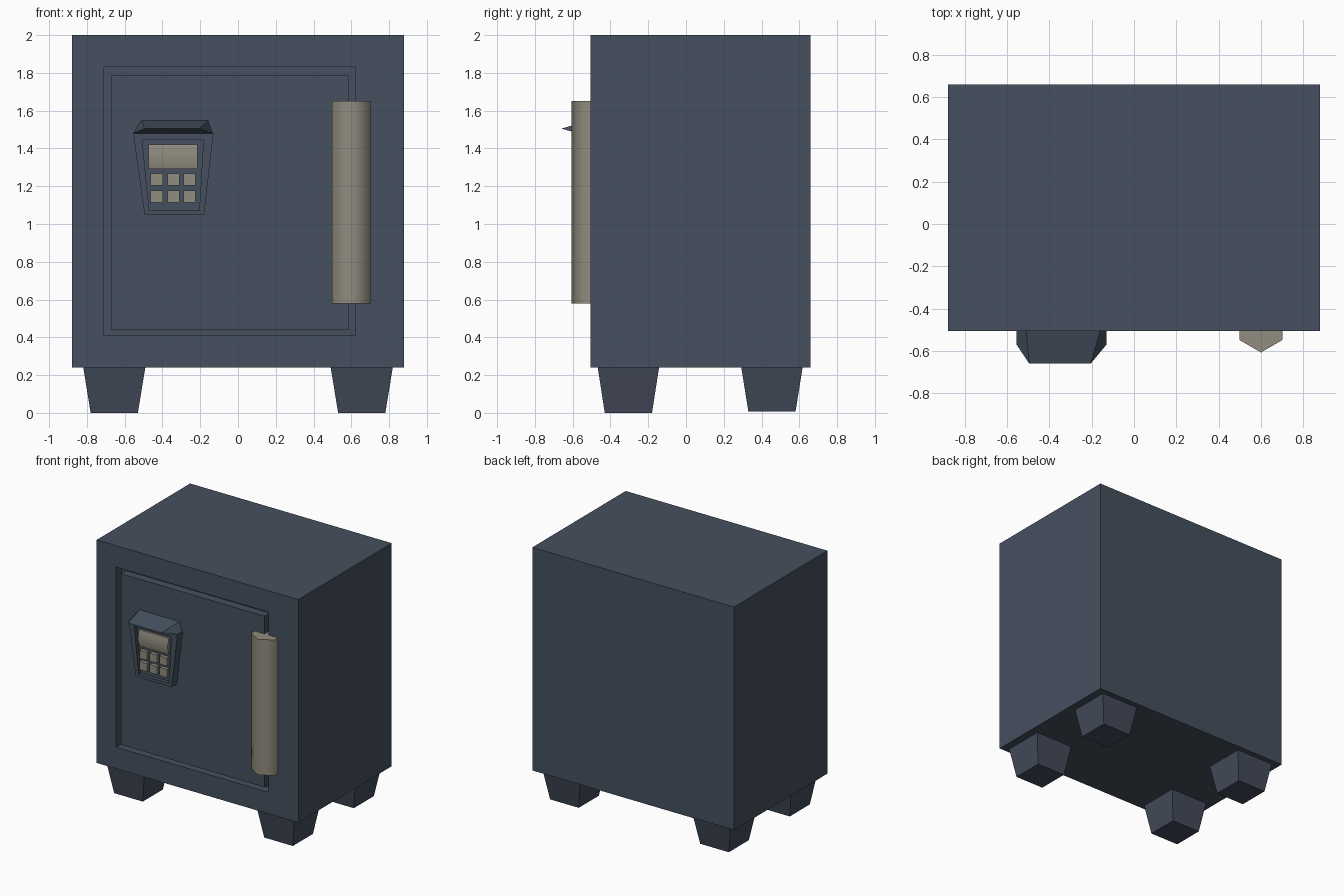
import bpy, bmesh, math

if "Cube" in bpy.data.objects:
    bpy.data.objects.remove(bpy.data.objects["Cube"])


def material(name, rgb):
    m = bpy.data.materials.new(name)
    m.diffuse_color = (*rgb, 1)
    m.use_nodes = True
    m.node_tree.nodes["Principled BSDF"].inputs["Base Color"].default_value = m.diffuse_color
    return m


STEEL = material("blue grey steel", (0.058, 0.080, 0.112))
FOOT = material("dark foot grey", (0.055, 0.068, 0.102))
METAL = material("warm grey metal", (0.283, 0.262, 0.212))


def loft(name, rings, mat, smooth=None):
    """Skin a list of equal-length point rings and cap both ends."""
    bm = bmesh.new()
    vs = [[bm.verts.new(p) for p in r] for r in rings]
    n = len(rings[0])
    for a, b in zip(vs, vs[1:]):
        for i in range(n):
            j = (i + 1) % n
            bm.faces.new((a[i], a[j], b[j], b[i]))
    bm.faces.new(vs[0][::-1])
    bm.faces.new(vs[-1])
    bmesh.ops.remove_doubles(bm, verts=bm.verts, dist=1e-5)
    bmesh.ops.recalc_face_normals(bm, faces=bm.faces)
    me = bpy.data.meshes.new(name)
    bm.to_mesh(me)
    bm.free()
    me.materials.append(mat)
    ob = bpy.data.objects.new(name, me)
    bpy.context.collection.objects.link(ob)
    if smooth:
        bpy.ops.object.select_all(action='DESELECT')
        ob.select_set(True)
        bpy.context.view_layer.objects.active = ob
        bpy.ops.object.shade_smooth_by_angle(angle=math.radians(smooth))
    return ob


def rect_y(x0, x1, z0, z1, y):
    return [(x0, y, z0), (x1, y, z0), (x1, y, z1), (x0, y, z1)]


def rect_z(x0, x1, y0, y1, z):
    return [(x0, y0, z), (x1, y0, z), (x1, y1, z), (x0, y1, z)]


# Cabinet with a groove around the flush door
outer = (-0.71, 0.62, 0.41, 1.83)
inner = (-0.67, 0.585, 0.44, 1.79)
shell = (-0.88, 0.88, 0.24, 2.0)
loft("cabinet", [rect_y(*shell, 0.66), rect_y(*shell, -0.505),
                 rect_y(*outer, -0.505), rect_y(*outer, -0.44),
                 rect_y(*inner, -0.44), rect_y(*inner, -0.505)], STEEL)

# Tapered feet
for side, x in (("left", -0.655), ("right", 0.655)):
    for end, y, z in (("front", -0.305, 0.0), ("back", 0.455, 0.008)):
        loft(f"{end}_{side}_foot",
             [rect_z(x - .125, x + .125, y - .125, y + .125, z),
              rect_z(x - .165, x + .165, y - .163, y + .163, 0.245)], FOOT)

# Hexagonal door handle
R, cy = 0.117, -0.49
hexagon = [(0.60 + R * math.sin(k * math.pi / 3), cy - R * math.cos(k * math.pi / 3))
           for k in range(6)]
loft("handle", [[(x, y, z) for x, y in hexagon] for z in (0.58, 1.65)], METAL, 65)

# Keypad housing: tapered case with a visor and a recessed panel
def plate(bl, br, tr, tl, y):
    return [(p[0], y, p[1]) for p in (bl, br, tr, tr, tl, tl)]


case = ((-0.495, 1.05), (-0.18, 1.05), (-0.13, 1.48), (-0.555, 1.48))
panel = ((-0.47, 1.072), (-0.205, 1.075), (-0.183, 1.445), (-0.507, 1.445))
back = plate(*case, -0.49)
back[3], back[4] = (-0.155, -0.49, 1.553), (-0.51, -0.49, 1.553)
visor = plate(*case, -0.57)
visor[3], visor[4] = (-0.205, -0.66, 1.505), (-0.495, -0.66, 1.505)
loft("keypad_housing", [back, visor, plate(*case, -0.57), plate(*panel, -0.57),
                        plate(*panel, -0.54)], STEEL)

# Rounded display
prof = [(-0.535, 1.29), (-0.555, 1.29), (-0.572, 1.355), (-0.555, 1.42), (-0.535, 1.42)]
loft("display", [[(x, y, z) for y, z in prof] for x in (-0.475, -0.215)], METAL, 50)

# Keys
for r, z in enumerate((1.235, 1.145)):
    for c, x in enumerate((-0.43, -0.342, -0.256)):
        box = (x - .032, x + .032, z - .032, z + .032)
        loft(f"key_{r}_{c}", [rect_y(*box, -0.535), rect_y(*box, -0.568)], METAL)
